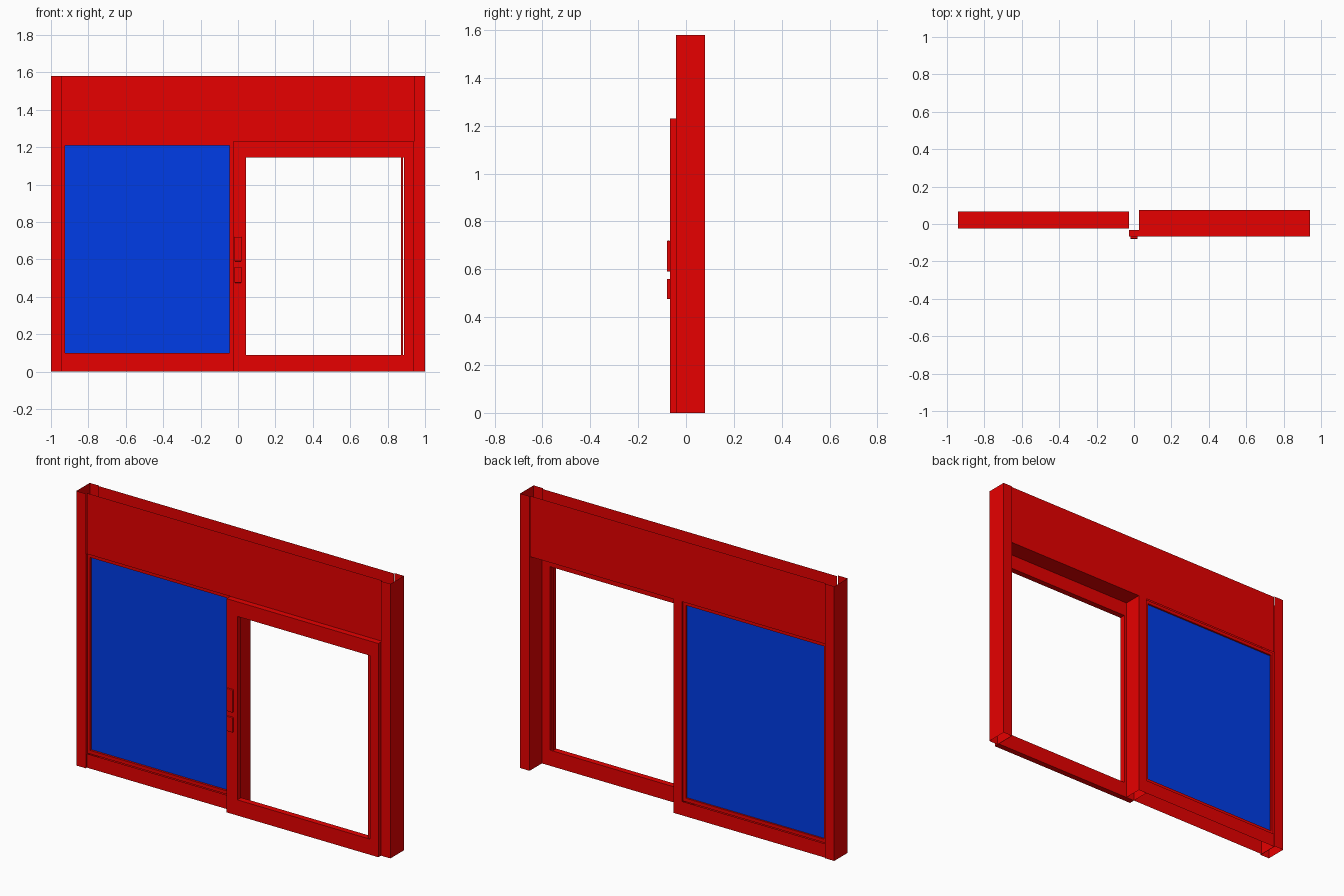
import bpy
import bmesh

if "Cube" in bpy.data.objects:
    bpy.data.objects.remove(bpy.data.objects["Cube"])


def material(name, rgb):
    m = bpy.data.materials.new(name)
    m.use_nodes = True
    color = (*rgb, 1)
    m.diffuse_color = color
    m.node_tree.nodes["Principled BSDF"].inputs["Base Color"].default_value = color
    return m


red = material("red paint", (0.8, 0, 0))
blue = material("blue glass", (0, 0.045, 0.8))


def finish(name, bm, mat):
    mesh = bpy.data.meshes.new(name)
    bm.to_mesh(mesh)
    bm.free()
    mesh.materials.append(mat)
    obj = bpy.data.objects.new(name, mesh)
    bpy.context.collection.objects.link(obj)
    return obj


def add_box(bm, x, y, z):
    for v in bmesh.ops.create_cube(bm, size=1)["verts"]:
        v.co = [r[0] if c < 0 else r[1] for c, r in zip(v.co, (x, y, z))]
    bm.normal_update()


def box(name, x, y, z, mat=red):
    bm = bmesh.new()
    add_box(bm, x, y, z)
    return finish(name, bm, mat)


def open_tube(name, x, y, z, open_side=0):
    """Hollow section without end caps; open_side also drops the -x or +x wall."""
    bm = bmesh.new()
    add_box(bm, x, y, z)
    gone = [f for f in bm.faces
            if abs(f.normal.z) > 0.5 or f.normal.x * open_side > 0.5]
    bmesh.ops.delete(bm, geom=gone, context="FACES_ONLY")
    return finish(name, bm, red)


def sheet(name, x, y, z, front):
    bm = bmesh.new()
    pts = [(x[0], z[0]), (x[1], z[0]), (x[1], z[1]), (x[0], z[1])]
    if not front:
        pts.reverse()
    bm.faces.new([bm.verts.new((px, y, pz)) for px, pz in pts])
    return finish(name, bm, red)


def ring_frame(name, outer_x, outer_z, inner_x, inner_z, y):
    """Rectangular frame around an opening, extruded through y."""
    bm = bmesh.new()
    loops = []
    for xs, zs in ((outer_x, outer_z), (inner_x, inner_z)):
        corners = [(xs[0], zs[0]), (xs[1], zs[0]), (xs[1], zs[1]), (xs[0], zs[1])]
        loops.append([[bm.verts.new((px, d, pz)) for px, pz in corners] for d in y])
    (of, ob), (inf, inb) = loops
    for i in range(4):
        j = (i + 1) % 4
        for a, b in ((of, inf), (inf, inb), (inb, ob), (ob, of)):
            bm.faces.new((a[i], a[j], b[j], b[i]))
    bmesh.ops.recalc_face_normals(bm, faces=bm.faces)
    return finish(name, bm, red)


TOP, HEAD, SIDE, MID = 1.58, 1.23, 0.94, 0.027
FRONT, BACK = -0.032, 0.074

# Jambs: channels with an inner lining below the header
for name, x, inward in (("right", (-1, -SIDE), 1), ("left", (SIDE, 1), -1)):
    open_tube(name + "_jamb", x, (-0.042, 0.08), (0, TOP), inward)
    edge = -SIDE * inward
    lining = sorted((edge, edge - 0.002 * inward))
    box(name + "_jamb_lining", lining, (-0.042, 0.08), (0, HEAD))

# Hollow centre post
open_tube("centre_post", (-MID, MID), (FRONT, BACK), (0, HEAD))

# Header, open at the top
sheet("header_front", (-SIDE, SIDE), FRONT, (HEAD, TOP), True)
sheet("header_back", (-SIDE, SIDE), BACK, (HEAD, TOP), False)
box("header_soffit", (MID, SIDE), (FRONT, BACK), (HEAD, HEAD + 0.004))

# Fixed panel over a hollow bottom rail
open_tube("fixed_bottom_rail", (-SIDE, -MID), (FRONT, BACK), (0, 0.08))
ring_frame("fixed_frame", (-SIDE, -MID), (0.08, HEAD),
           (-0.925, -0.045), (0.1, 1.21), (FRONT + 0.008, BACK - 0.008))
box("fixed_glass", (-0.925, -0.045), (-0.012, 0.056), (0.1, 1.21), blue)

# Sliding panel with open light
ring_frame("sliding_frame", (-MID, SIDE), (0, HEAD),
           (0.042, 0.888), (0.09, 1.146), (-0.066, FRONT))
box("glazing_bead", (0.871, 0.881), (-0.06, -0.038), (0.09, 1.146))

# Handle and lock plates
for name, z in (("pull_handle", (0.59, 0.72)), ("lock_plate", (0.475, 0.56))):
    handle = box(name, (-0.02, 0.02), (-0.08, -0.066), z)
    bevel = handle.modifiers.new("soft_corners", "BEVEL")
    bevel.width = 0.004
    bevel.segments = 2
